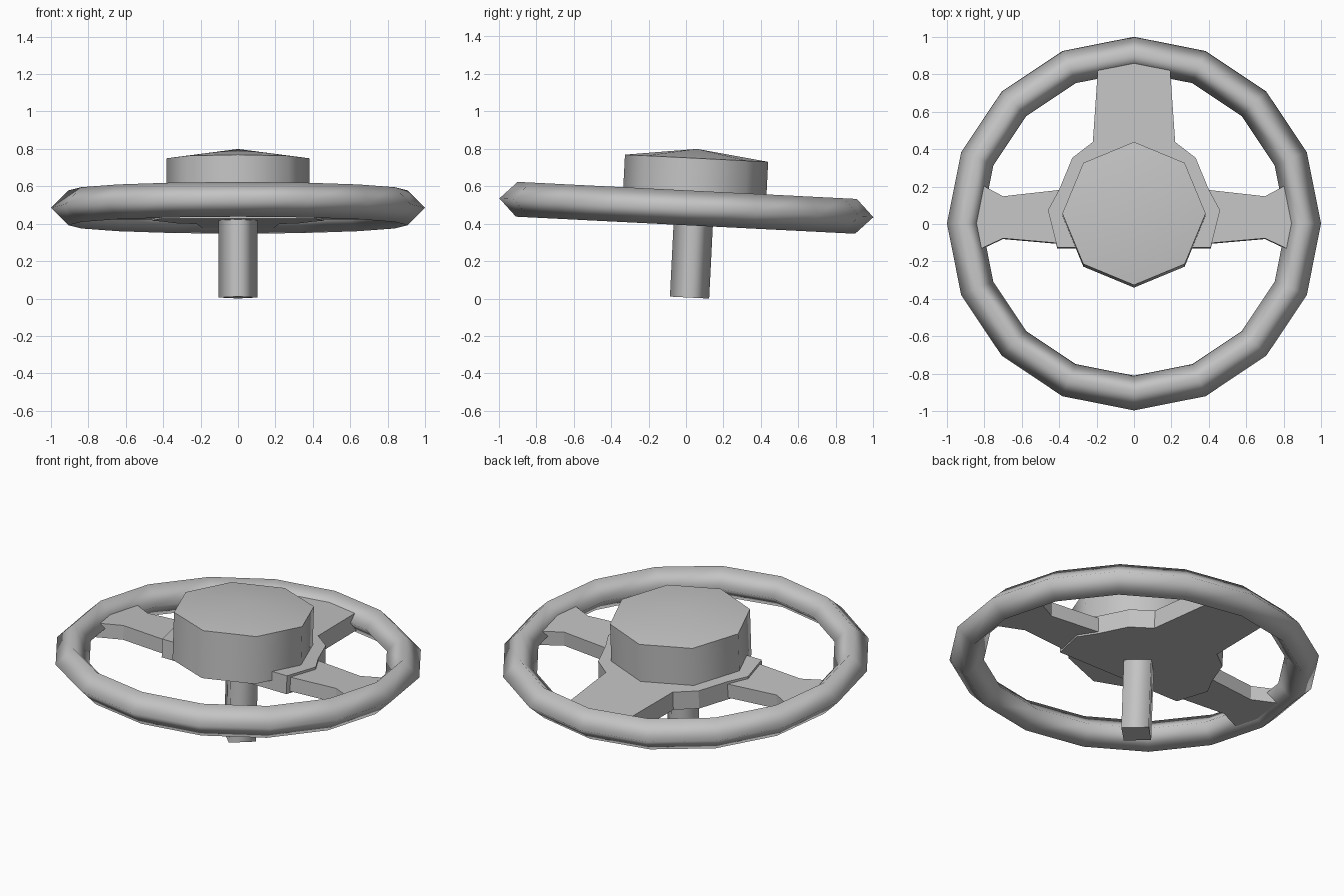
import bpy, bmesh, math
from mathutils import Matrix, Vector

cube = bpy.data.objects.get("Cube")
if cube:
    bpy.data.objects.remove(cube, do_unlink=True)

grey = bpy.data.materials.new("plain_grey")
grey.use_nodes = True
colour = (0.55, 0.55, 0.55, 1)
grey.diffuse_color = colour
grey.node_tree.nodes["Principled BSDF"].inputs["Base Color"].default_value = colour

# The whole wheel leans slightly: its far side is lower
LEAN = Matrix.Translation((0, 0.002, 0.485)) @ Matrix.Rotation(math.radians(-2.88), 4, "X")
HUB_Y = 0.041


def finish(name, bm, smooth=lambda f: False):
    bmesh.ops.recalc_face_normals(bm, faces=bm.faces)
    for f in bm.faces:
        f.smooth = smooth(f)
    bm.transform(LEAN)
    mesh = bpy.data.meshes.new(name)
    bm.to_mesh(mesh)
    bm.free()
    mesh.materials.append(grey)
    obj = bpy.data.objects.new(name, mesh)
    bpy.context.collection.objects.link(obj)
    return obj


def plate(name, outline, low, high):
    bm = bmesh.new()
    face = bm.faces.new([bm.verts.new((x, y, low)) for x, y in outline])
    top = bmesh.ops.extrude_face_region(bm, geom=[face], use_keep_orig=True)["geom"]
    verts = [v for v in top if isinstance(v, bmesh.types.BMVert)]
    bmesh.ops.translate(bm, verts=verts, vec=(0, 0, high - low))
    return finish(name, bm)


def prism(name, sides, radius, low, high, peak=0):
    bm = bmesh.new()
    bmesh.ops.create_cone(bm, cap_ends=True, segments=sides, radius1=radius,
                          radius2=radius, depth=high - low)
    bmesh.ops.translate(bm, verts=bm.verts, vec=(0, HUB_Y, (low + high) / 2))
    bm.normal_update()
    if peak:
        cap = [f for f in bm.faces if f.normal.z > 0.9]
        centre = bmesh.ops.poke(bm, faces=cap)["verts"]
        bmesh.ops.translate(bm, verts=centre, vec=(0, 0, peak))
    return finish(name, bm, lambda f: abs(f.normal.z) < 0.9)


# Rim: sixteen-part ring with a diamond section
bm = bmesh.new()
rings = []
for i in range(16):
    turn = Matrix.Rotation(math.tau * i / 16, 4, "Z")
    rings.append([bm.verts.new(turn @ Vector((0.907 + 0.093 * math.cos(a), 0, 0.093 * math.sin(a))))
                  for a in (math.tau * j / 4 for j in range(4))])
for i in range(16):
    a, b = rings[i], rings[(i + 1) % 16]
    for j in range(4):
        k = (j + 1) % 4
        bm.faces.new((a[j], b[j], b[k], a[k]))
finish("rim", bm, lambda f: True)

# Hub plate with the wide far spoke
half = [(0.31, -0.13), (0.41, -0.13), (0.46, 0.07), (0.40, 0.18), (0.33, 0.35),
        (0.22, 0.435), (0.19, 0.87)]
plate("hub_plate", half + [(-x, y) for x, y in reversed(half)], -0.065, 0.042)

# Side spokes flare where they meet the rim
spoke = [(0.30, -0.115), (0.70, -0.08), (0.86, -0.155), (0.89, 0.0), (0.84, 0.22),
         (0.70, 0.145), (0.30, 0.19)]
for side, name in ((1, "left_spoke"), (-1, "right_spoke")):
    plate(name, [(side * x, y) for x, y in spoke], -0.055, 0.028)

# Centre pad with a shallow peak, and the column below
pad = prism("centre_pad", 8, 0.383, -0.01, 0.267, 0.05)
prism("column", 4, 0.105, -0.478, -0.03)

# Keep the pad's rim crisp
bpy.ops.object.select_all(action="DESELECT")
pad.select_set(True)
bpy.context.view_layer.objects.active = pad
bpy.ops.object.shade_smooth_by_angle(angle=math.radians(50))
